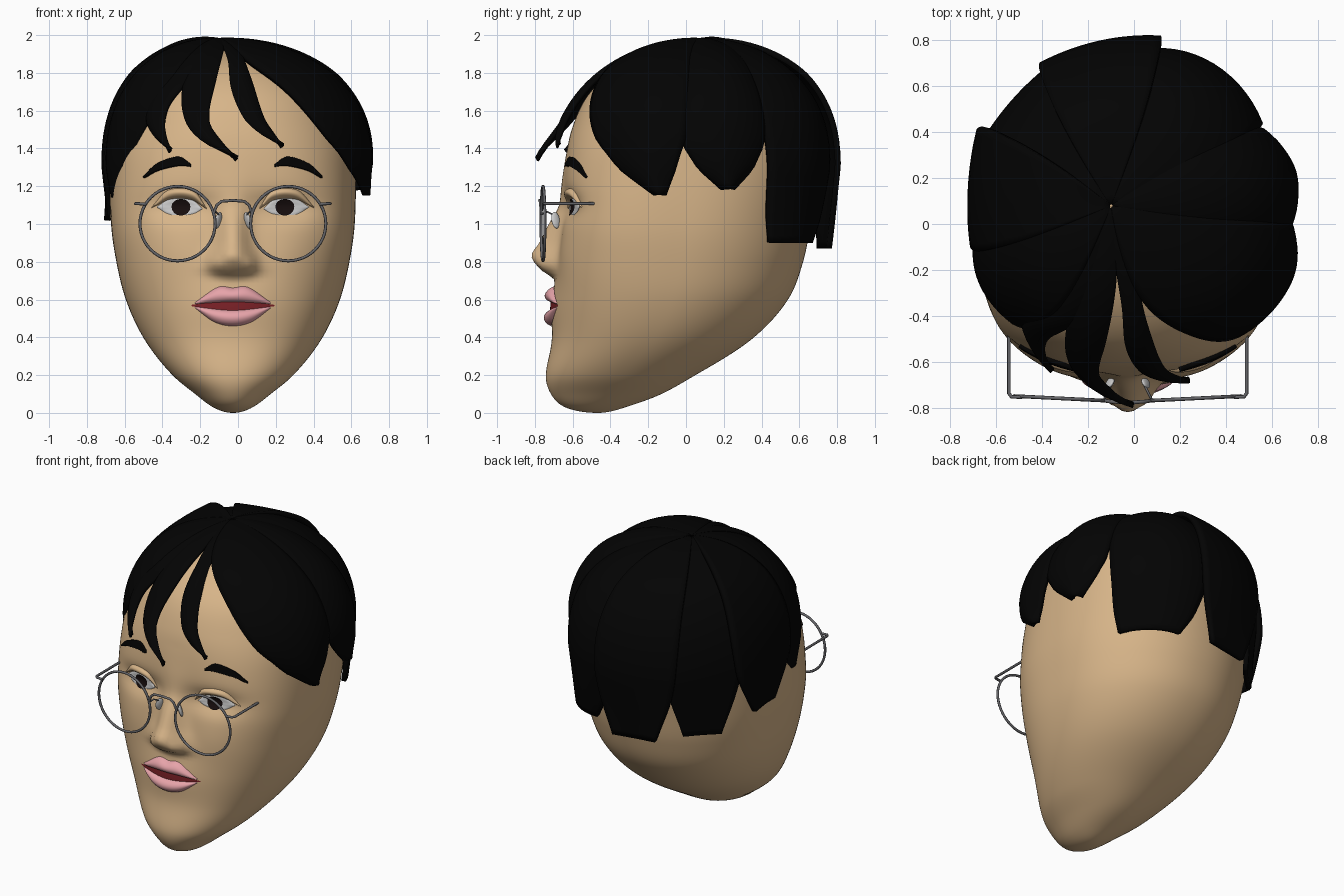
import bpy, bmesh
from math import sin, cos, pi, acos, exp, radians
from mathutils import Vector
from mathutils.bvhtree import BVHTree

if "Cube" in bpy.data.objects:
    bpy.data.objects.remove(bpy.data.objects["Cube"])

CX = -0.027   # face centre line
H = 1.92      # skull height


def material(name, *rgb):
    m = bpy.data.materials.new(name)
    m.diffuse_color = (*rgb, 1)
    m.use_nodes = True
    m.node_tree.nodes["Principled BSDF"].inputs["Base Color"].default_value = m.diffuse_color
    return m


SKIN = material("skin", 0.68, 0.46, 0.25)
BLACK = material("black", 0.001, 0.001, 0.001)
WHITE = material("eye_white", 0.65, 0.65, 0.65)
IRIS = material("iris", 0.008, 0.004, 0.004)
PINK = material("lip_pink", 0.8, 0.37, 0.4)
RED = material("mouth_red", 0.2, 0.015, 0.02)
METAL = material("metal", 0.13, 0.13, 0.14)


def smooth(keys, rows, t):
    """Hermite interpolation of tuples through uneven keys."""
    n = len(keys)
    t = min(max(t, keys[0]), keys[-1])
    i = 0
    while i < n - 2 and t > keys[i + 1]:
        i += 1
    h = keys[i + 1] - keys[i]
    f = (t - keys[i]) / h

    def slope(k, c):
        a, b = max(k - 1, 0), min(k + 1, n - 1)
        return (rows[b][c] - rows[a][c]) / (keys[b] - keys[a])
    return [(2*f**3 - 3*f*f + 1) * rows[i][c] + (f**3 - 2*f*f + f) * h * slope(i, c)
            + (3*f*f - 2*f**3) * rows[i + 1][c] + (f**3 - f*f) * h * slope(i + 1, c)
            for c in range(len(rows[0]))]


def grid_object(name, grid, mat, closed=False, thick=0):
    """Skin a grid of points into a smooth mesh object."""
    bm = bmesh.new()
    v = [[bm.verts.new(p) for p in row] for row in grid]
    for a, b in zip(v, v[1:]):
        for j in range(len(a) - (0 if closed else 1)):
            k = (j + 1) % len(a)
            bm.faces.new((a[j], b[j], b[k], a[k]))
    if closed:
        bmesh.ops.remove_doubles(bm, verts=bm.verts, dist=1e-5)
        bmesh.ops.recalc_face_normals(bm, faces=bm.faces)
    me = bpy.data.meshes.new(name)
    bm.to_mesh(me)
    bm.free()
    ob = bpy.data.objects.new(name, me)
    bpy.context.collection.objects.link(ob)
    me.materials.append(mat)
    if thick:
        s = ob.modifiers.new("thickness", 'SOLIDIFY')
        s.thickness, s.offset = thick, -1
    bpy.ops.object.select_all(action='DESELECT')
    bpy.context.view_layer.objects.active = ob
    ob.select_set(True)
    bpy.ops.object.shade_smooth_by_angle(angle=radians(50))
    return ob


# Head: rings of height, half width, front y, back y, squareness of the face side
rings = [(0, 0, -.47, -.47, 2), (.03, .105, -.64, -.32, 2), (.1, .2, -.715, -.13, 2.05),
         (.2, .32, -.742, .05, 2.15), (.4, .475, -.705, .36, 2.3), (.6, .567, -.69, .54, 2.5),
         (.8, .617, -.672, .62, 2.75), (1.0, .645, -.652, .66, 2.9), (1.3, .65, -.64, .71, 2.6),
         (1.5, .635, -.605, .69, 2.25), (1.7, .55, -.505, .58, 2.1), (1.86, .32, -.29, .33, 2),
         (H, 0, .02, .02, 2)]
ring_keys = [acos(1 - 2 * r[0] / H) for r in rings]
# Nose ridge: depth and width along z
nose_z = [.67, .71, .755, .83, .9, 1.0, 1.1, 1.25, 1.4]
nose = [(0, .05), (.012, .08), (.085, .115), (.148, .1), (.115, .085),
        (.075, .075), (.03, .08), (.01, .1), (0, .1)]


def bump(x, z, px, pz, wx, wz):
    return exp(-((x - px) / wx) ** 2 - ((z - pz) / wz) ** 2)


def relief(x, z):
    d = 0
    if nose_z[0] < z < nose_z[-1]:
        a, w = smooth(nose_z, nose, z)
        d += a * exp(-(abs(x) / w) ** 2.3)
    d += .022 * bump(x, z, 0, .57, .2, .14)
    for s in (-1, 1):
        d += .03 * bump(x, z, s * .09, .79, .035, .04)
        d += .01 * bump(x, z, s * .28, .85, .15, .14)
        d -= .05 * bump(x, z, s * .27, 1.09, .16, .07)
    return d


grid = []
for i in range(131):
    t = pi * i / 130
    z = H * (1 - cos(t)) / 2
    hw, yf, yb, square = smooth(ring_keys, [r[1:] for r in rings], t)
    hw = max(hw, 0) if 0 < i < 130 else 0
    row = []
    for j in range(160):
        a = 2 * pi * j / 160
        c, s = cos(a), sin(a)
        n = square if s < 0 else 2.1
        k = (abs(c) ** n + abs(s) ** n) ** (-1 / n)
        x, y = hw * c * k, (yf + yb) / 2 + (yb - yf) / 2 * s * k
        if s < 0:
            y -= relief(x, z) * min(1, -s * 2)
        row.append((x + CX, y, z))
    grid.append(row[::-1])
head = grid_object("head", grid, SKIN, closed=True)
bm = bmesh.new()
bm.from_mesh(head.data)
tree = BVHTree.FromBMesh(bm)
bm.free()


def patch(name, low, high, mat, lift, bulge=0, thick=0, side=1):
    """Raised patch on the face between two outline curves (x, z)."""
    if side < 0:
        low, high = ([(-x, z) for x, z in c][::-1] for c in (low, high))
    rows, nu, nv = [], 28, 10
    for i in range(nu + 1):
        u = i / nu
        a, b = (smooth(range(len(c)), c, u * (len(c) - 1)) for c in (low, high))
        row = []
        for j in range(nv + 1):
            v = j / nv
            x, z = (a[k] + (b[k] - a[k]) * v for k in (0, 1))
            y = tree.ray_cast(Vector((x + CX, -3, z)), Vector((0, 1, 0)))[0].y
            row.append((x + CX, y - lift - bulge * sin(pi * v) ** .6 * sin(pi * u) ** .6, z))
        rows.append(row)
    return grid_object(name, rows, mat, thick=thick)


# Eyes, lids and brows
for side, tag in ((-1, "left"), (1, "right")):
    patch("eye_" + tag, [(.16, 1.08), (.22, 1.052), (.33, 1.05), (.405, 1.09)],
          [(.16, 1.08), (.22, 1.128), (.33, 1.132), (.405, 1.09)], WHITE, .004, .012, side=side)
    arc = [(.275 - .05 * cos(pi * k / 8), .047 * sin(pi * k / 8)) for k in range(9)]
    patch("iris_" + tag, [(x, 1.092 - d) for x, d in arc],
          [(x, 1.092 + d * .85) for x, d in arc], IRIS, .019, side=side)
    patch("eyelid_" + tag, [(.14, 1.08), (.22, 1.126), (.33, 1.13), (.43, 1.085)],
          [(.14, 1.085), (.21, 1.175), (.34, 1.18), (.43, 1.09)], SKIN, .001, .03, side=side)
    patch("eyebrow_" + tag, [(.225, 1.305), (.29, 1.31), (.4, 1.285), (.475, 1.245)],
          [(.225, 1.32), (.29, 1.357), (.4, 1.322), (.475, 1.255)], BLACK, .02, 0, .025, side)

# Mouth
patch("mouth_opening", [(-.22, .565), (0, .535), (.22, .565)],
      [(-.22, .572), (0, .597), (.22, .572)], RED, .004)
patch("upper_lip", [(-.2, .577), (0, .587), (.2, .577)],
      [(-.2, .585), (-.08, .665), (0, .662), (.08, .665), (.2, .585)], PINK, .003, .038)
patch("lower_lip", [(-.2, .555), (-.1, .482), (0, .46), (.1, .482), (.2, .555)],
      [(-.2, .562), (0, .543), (.2, .562)], PINK, .003, .036)


# Hair: locks laid on a dome, each given as rows of (distance, start angle, end angle)
def dome(az, u, lift):
    a = radians(az)
    e = Vector((.7 * cos(a), (.79 if sin(a) > 0 else .68) * sin(a), 0))
    if u <= 1:
        r = sin(u * pi / 2)
        p = Vector((-.1, .08, 0)) * (1 - r) + e * r
        p.z = 1.3 + .685 * max(cos(u * pi / 2), 0) ** .84
    else:
        p = e * (1 - .17 * (u - 1))
        p.z = 2.3 - u
    return p + (p - Vector((0, 0, min(p.z, 1.1)))).normalized() * lift


def lock(name, rows, puff=.04, edges=(0, 0), flare=0, thick=.03):
    """puff rounds the middle, edges lift both sides, flare bends the tip forward."""
    keys = [r[0] for r in rows]
    grid = []
    for i in range(37):
        f = i / 36
        u = keys[0] + (keys[-1] - keys[0]) * f
        a0, a1 = smooth(keys, [r[1:] for r in rows], u)
        row = []
        for j in range(15):
            v = j / 14
            lift = edges[0] + (edges[1] - edges[0]) * v + puff * (1 - (2 * v - 1) ** 2)
            row.append(dome(a0 + (a1 - a0) * v, u, lift * min(1, u * 1.8)) - Vector((0, flare * f ** 5, 0)))
        grid.append(row)
    return grid_object(name, grid, BLACK, thick=thick)


fringe = dict(puff=.02, edges=(-.02, -.02), thick=.02)
lock("fringe_left", [(.01, 215, 255), (.5, 226, 245), (.7, 220, 235), (.8, 222, 234), (.88, 229, 236), (.94, 238, 239)], flare=.07, **fringe)
lock("fringe_middle", [(.01, 235, 275), (.36, 239, 264), (.6, 240, 259), (.8, 245, 257), (.9, 254, 263), (.97, 269, 270)], flare=.12, **fringe)
lock("fringe_right", [(.01, 262, 295), (.36, 268, 282), (.6, 268, 281), (.78, 273, 283), (.86, 280, 287), (.92, 290, 291)], flare=.06, **fringe)
lock("side_right_front", [(.005, -90, 0), (.36, -79, 0), (.6, -64, 1), (.88, -47, 0), (1.0, -33, -4), (1.15, -15, -9)], .035)
lock("side_right_back", [(.005, -10, 45), (.5, -4, 37), (.9, -2, 33), (1.0, 4, 28), (1.12, 14, 20)], .05, (-.01, -.02))
lock("back_right", [(.005, 30, 95), (.5, 31, 88), (1.0, 35, 86), (1.25, 36, 80), (1.4, 38, 72)], .035, (-.02, -.03))
lock("back_middle", [(.005, 75, 130), (.6, 79, 126), (1.1, 82, 122), (1.43, 89, 113)], -.02, (.04, .05))
lock("back_left", [(.005, 115, 165), (.6, 117, 158), (1.05, 119, 154), (1.4, 127, 146)], -.015, (.02, .04))
lock("side_left_back", [(.005, 145, 195), (.6, 149, 192), (1.0, 152, 188), (1.28, 162, 178)], -.015, (.08, .02))
lock("side_left_front", [(.005, 180, 240), (.5, 183, 234), (.8, 184, 225), (1.0, 186, 215), (1.16, 193, 204)], .025)


# Glasses
def wire(name, pts, r=.009, closed=False):
    cu = bpy.data.curves.new(name, 'CURVE')
    cu.dimensions, cu.bevel_depth, cu.bevel_resolution = '3D', r, 2
    cu.use_fill_caps = True
    sp = cu.splines.new('POLY')
    sp.points.add(len(pts) - 1)
    for p, (x, y, z) in zip(sp.points, pts):
        p.co = (x + CX, y, z, 1)
    sp.use_cyclic_u = closed
    cu.materials.append(METAL)
    ob = bpy.data.objects.new(name, cu)
    bpy.context.collection.objects.link(ob)
    bpy.ops.object.select_all(action='DESELECT')
    bpy.context.view_layer.objects.active = ob
    ob.select_set(True)
    bpy.ops.object.convert(target='MESH')


for s, tag in ((-1, "left"), (1, "right")):
    circle = [(2 * pi * k / 48) for k in range(48)]
    wire("rim_" + tag, [(s * (.293 + .199 * cos(a)), -.757 + .01 * cos(a), 1.002 + .197 * sin(a))
                        for a in circle], .008, True)
    wire("temple_" + tag, [(s * .46, -.752, 1.105), (s * .505, -.75, 1.108),
                           (s * .516, -.735, 1.108), (s * .516, -.44, 1.108)], .008)
    wire("pad_arm_" + tag, [(s * .105, -.765, 1.05), (s * .09, -.735, 1.065),
                            (s * .075, -.705, 1.05), (s * .08, -.69, 1.02)], .005)
    bpy.ops.mesh.primitive_uv_sphere_add(segments=16, ring_count=10, radius=1,
                                         location=(CX + s * .078, -.69, 1.02),
                                         rotation=(0, s * -.25, s * .6))
    pad = bpy.context.object
    pad.name = "nose_pad_" + tag
    pad.scale = (.012, .026, .045)
    pad.data.materials.append(WHITE)
    bpy.ops.object.shade_smooth()
wire("bridge", [(-.105, -.765, 1.05), (-.085, -.77, 1.1), (-.06, -.772, 1.12), (0, -.775, 1.125),
                (.06, -.772, 1.12), (.085, -.77, 1.1), (.105, -.765, 1.05)], .008)
